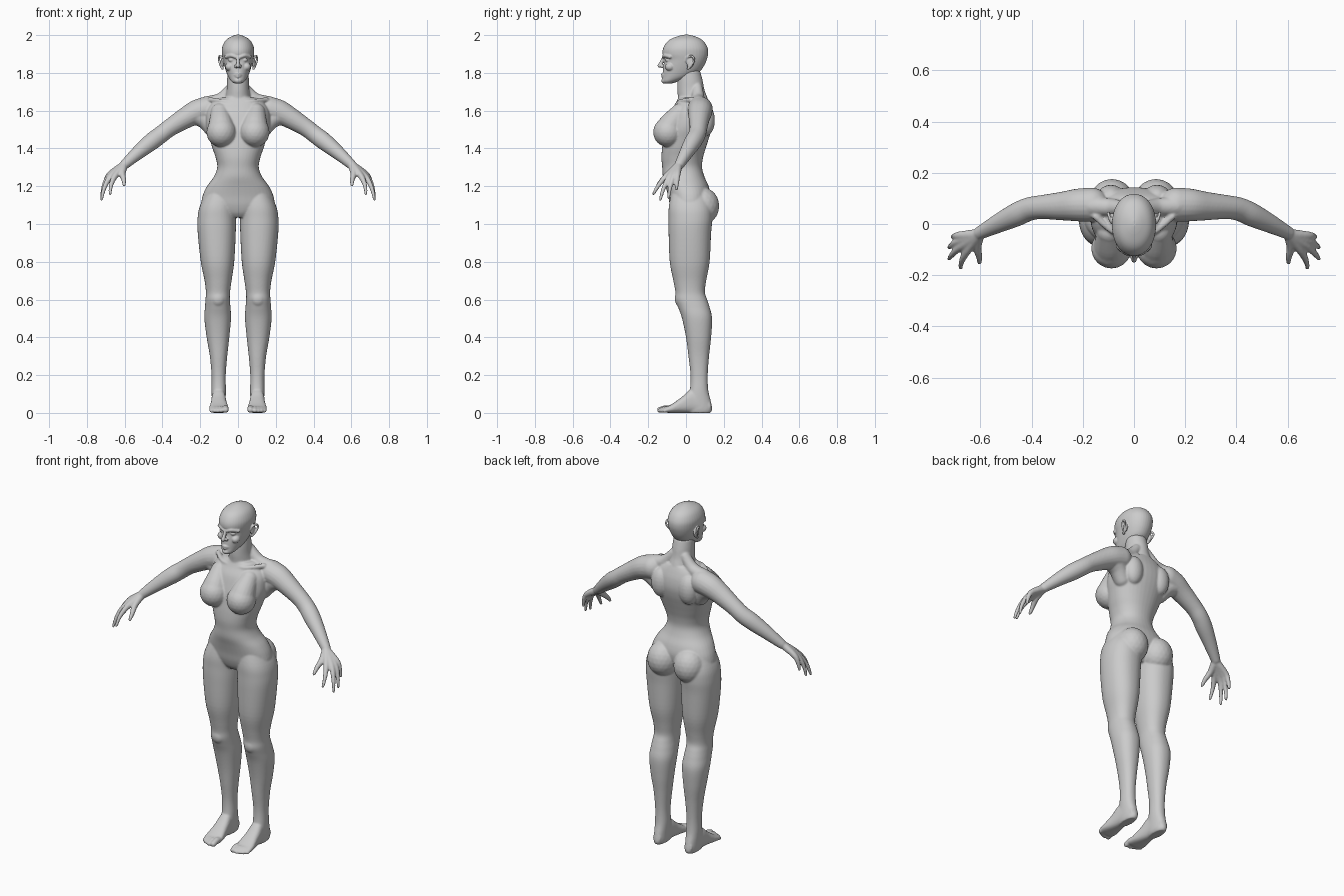
import bpy, bmesh, math
from mathutils import Vector, Matrix


def smooth_rows(rows, n=5):
    """Catmull-Rom interpolation of equal-length number rows."""
    out = []
    for i in range(len(rows) - 1):
        p0, p1 = rows[max(i - 1, 0)], rows[i]
        p2, p3 = rows[i + 1], rows[min(i + 2, len(rows) - 1)]
        for k in range(n):
            t = k / n
            out.append([0.5 * (2 * b + (c - a) * t + (2 * a - 5 * b + 4 * c - d) * t * t
                               + (3 * b - a - 3 * c + d) * t ** 3)
                        for a, b, c, d in zip(p0, p1, p2, p3)])
    return out + [list(rows[-1])]


def skin(bm, rings):
    rings = [[bm.verts.new(p) for p in r] for r in rings]
    n = len(rings[0])
    for a, b in zip(rings, rings[1:]):
        for i in range(n):
            bm.faces.new((a[i], a[(i + 1) % n], b[(i + 1) % n], b[i]))
    bm.faces.new(rings[0][::-1])
    bm.faces.new(rings[-1])


def loft(bm, rows, side=1, power=2.2, along_y=False):
    """Superellipse sections: (position, x0, x1, low, high)."""
    rings = []
    for h, x0, x1, v0, v1 in smooth_rows(rows):
        ring = []
        for i in range(40):
            c, s = math.cos(i * math.tau / 40), math.sin(i * math.tau / 40)
            u = math.copysign(abs(c) ** (2 / power), c)
            v = math.copysign(abs(s) ** (2 / power), s)
            x = side * ((x0 + x1) / 2 + u * (x1 - x0) / 2)
            w = (v0 + v1) / 2 + v * (v1 - v0) / 2
            ring.append((x, h, w) if along_y else (x, w, h))
        rings.append(ring)
    skin(bm, rings)


def blob(bm, c, r, side=1):
    r = (r, r, r) if isinstance(r, float) else r
    m = Matrix.Translation((c[0] * side, c[1], c[2])) @ Matrix.Diagonal((*r, 1))
    bmesh.ops.create_icosphere(bm, subdivisions=3, radius=1, matrix=m)


def tube(bm, pts, side=1):
    """Round limb through (x, y, z, radius) points with ball ends."""
    pts = smooth_rows(pts)
    pos = [Vector((p[0] * side, p[1], p[2])) for p in pts]
    rings, q, last = [], None, None
    for i, p in enumerate(pos):
        t = (pos[min(i + 1, len(pos) - 1)] - pos[max(i - 1, 0)]).normalized()
        q = t.to_track_quat('Z', 'Y') if q is None else last.rotation_difference(t) @ q
        last = t
        rings.append([p + q @ Vector((math.cos(a), math.sin(a), 0)) * pts[i][3]
                      for a in (k * math.tau / 20 for k in range(20))])
    skin(bm, rings)
    for p, row in ((pos[0], pts[0]), (pos[-1], pts[-1])):
        blob(bm, p, float(row[3]))


def finish(bm, name, voxel, iterations):
    """Fuse the overlapping volumes into one smooth skin."""
    bmesh.ops.recalc_face_normals(bm, faces=bm.faces)
    me = bpy.data.meshes.new(name)
    bm.to_mesh(me)
    bm.free()
    ob = bpy.data.objects.new(name, me)
    bpy.context.collection.objects.link(ob)
    rm = ob.modifiers.new("fuse", 'REMESH')
    rm.mode, rm.voxel_size, rm.use_smooth_shade = 'VOXEL', voxel, True
    sm = ob.modifiers.new("soften", 'SMOOTH')
    sm.factor, sm.iterations = 0.5, iterations


body = bmesh.new()
# torso
loft(body, [(z, -w, w, f, b) for z, w, f, b in [
    (1.035, .07, -.05, .07), (1.06, .14, -.07, .09), (1.10, .19, -.085, .12),
    (1.15, .187, -.095, .13), (1.20, .164, -.108, .12), (1.25, .128, -.122, .098),
    (1.30, .11, -.126, .085), (1.35, .118, -.13, .09), (1.40, .135, -.127, .104),
    (1.45, .15, -.12, .12), (1.50, .165, -.112, .135), (1.55, .17, -.098, .143),
    (1.60, .165, -.08, .138), (1.64, .14, -.055, .125), (1.67, .09, -.04, .112)]])
# neck
loft(body, [(1.60, -.075, .075, -.05, .12), (1.66, -.068, .068, -.043, .115),
            (1.71, -.06, .06, -.046, .098), (1.76, -.058, .058, -.045, .088),
            (1.81, -.055, .055, -.04, .075)], power=2)

for s in (-1, 1):
    # shoulder slope, collar bone, shoulder blade
    tube(body, [(.035, .06, 1.72, .028), (.09, .065, 1.66, .035), (.165, .07, 1.637, .04)], s)
    tube(body, [(.015, -.04, 1.642, .011), (.08, -.03, 1.65, .011), (.15, .03, 1.658, .014)], s)
    blob(body, (.09, .105, 1.55), (.055, .048, .085), s)
    # breast and buttock
    tube(body, [(.095, -.03, 1.59, .05), (.09, -.075, 1.53, .066), (.088, -.095, 1.486, .079)], s)
    blob(body, (.086, .085, 1.095), (.088, .091, .1), s)
    # leg
    loft(body, [(1.20, .02, .15, -.07, .10), (1.10, .012, .20, -.09, .135),
                (1.03, .011, .214, -.092, .14), (.95, .012, .213, -.092, .133),
                (.80, .02, .197, -.086, .125), (.70, .034, .177, -.067, .107),
                (.64, .042, .17, -.056, .10), (.60, .043, .172, -.056, .112),
                (.56, .04, .175, -.042, .125), (.50, .037, .178, -.021, .138),
                (.40, .046, .166, 0, .133), (.30, .057, .149, .013, .122),
                (.20, .065, .14, .024, .115), (.12, .064, .14, .02, .118),
                (.06, .066, .138, 0, .132), (.02, .068, .135, 0, .139),
                (0, .075, .13, .01, .13)], s)
    blob(body, (.106, -.028, .605), (.04, .032, .045), s)
    # foot and toes
    loft(body, [(.13, .08, .125, .01, .06), (.08, .068, .136, 0, .1),
                (.03, .065, .14, 0, .125), (-.02, .059, .144, 0, .086),
                (-.07, .05, .152, 0, .05), (-.105, .05, .152, .001, .031),
                (-.12, .06, .142, .005, .025)], s, 2.5, True)
    for x, y, r in [(.065, -.138, .016), (.089, -.14, .012), (.107, -.133, .011),
                    (.124, -.125, .011), (.14, -.113, .011)]:
        tube(body, [(x, -.08, .022, r), (x, y + .03, .025, r), (x, y, r, r)], s)
    # arm
    tube(body, [(.165, .075, 1.608, .067), (.22, .074, 1.592, .064), (.28, .07, 1.56, .056),
                (.36, .066, 1.51, .047), (.41, .058, 1.472, .046), (.46, .036, 1.434, .046),
                (.53, .002, 1.377, .037), (.60, -.034, 1.315, .026)], s)
    tube(body, [(.13, .055, 1.50, .045), (.17, .065, 1.55, .05), (.22, .07, 1.58, .055)], s)
    # fingers, running back through the palm to the wrist
    for knuckle, mid, tip in [
            ((.652, -.106, 1.252), (.672, -.145, 1.205), (.677, -.172, 1.16)),
            ((.675, -.087, 1.25), (.708, -.118, 1.19), (.722, -.136, 1.13)),
            ((.682, -.066, 1.252), (.712, -.084, 1.195), (.722, -.092, 1.14)),
            ((.68, -.045, 1.262), (.702, -.048, 1.22), (.708, -.05, 1.185))]:
        tube(body, [(.605, -.04, 1.31, .022), (*knuckle, .016), (*mid, .0115), (*tip, .008)], s)
    # thumb
    tube(body, [(.605, -.045, 1.305, .021), (.612, -.09, 1.267, .017),
                (.605, -.125, 1.235, .013), (.603, -.15, 1.207, .009)], s)
finish(body, "body", .005, 6)

head = bmesh.new()
# skull and jaw
loft(head, [(z, -w, w, f, b) for z, w, f, b in [
    (1.745, .022, -.118, -.07), (1.757, .037, -.125, -.035), (1.78, .052, -.124, .03),
    (1.81, .064, -.122, .075), (1.84, .073, -.118, .097), (1.87, .08, -.114, .11),
    (1.90, .085, -.124, .117), (1.93, .085, -.121, .115), (1.96, .074, -.104, .10),
    (1.98, .057, -.079, .078), (1.995, .03, -.04, .044), (2.002, .008, -.01, .014)]], power=2.1)
# chin, nose, lips
blob(head, (0, -.113, 1.759), (.022, .018, .016))
tube(head, [(0, -.116, 1.885, .009), (0, -.128, 1.86, .009), (0, -.14, 1.838, .011)])
for z, r, y in [(1.793, .006, -.127), (1.781, .007, -.125)]:
    tube(head, [(-.024, y + .015, 1.787, .004), (0, y, z, r), (.024, y + .015, 1.787, .004)])
for s in (-1, 1):
    # nostril, brow, cheek, eye
    blob(head, (.011, -.126, 1.835), .009, s)
    tube(head, [(.012, -.118, 1.884, .009), (.035, -.11, 1.892, .01), (.062, -.085, 1.885, .01)], s)
    blob(head, (.045, -.085, 1.832), (.023, .026, .022), s)
    blob(head, (.034, -.097, 1.868), (.017, .014, .011), s)
    # ear
    tube(head, [(.08, 0, 1.862, .005), (.09, .01, 1.884, .006), (.098, .033, 1.888, .006),
                (.1, .043, 1.868, .006), (.092, .028, 1.84, .006), (.082, .012, 1.823, .007)], s)
    blob(head, (.083, .022, 1.856), (.009, .02, .03), s)
finish(head, "head", .0035, 3)
